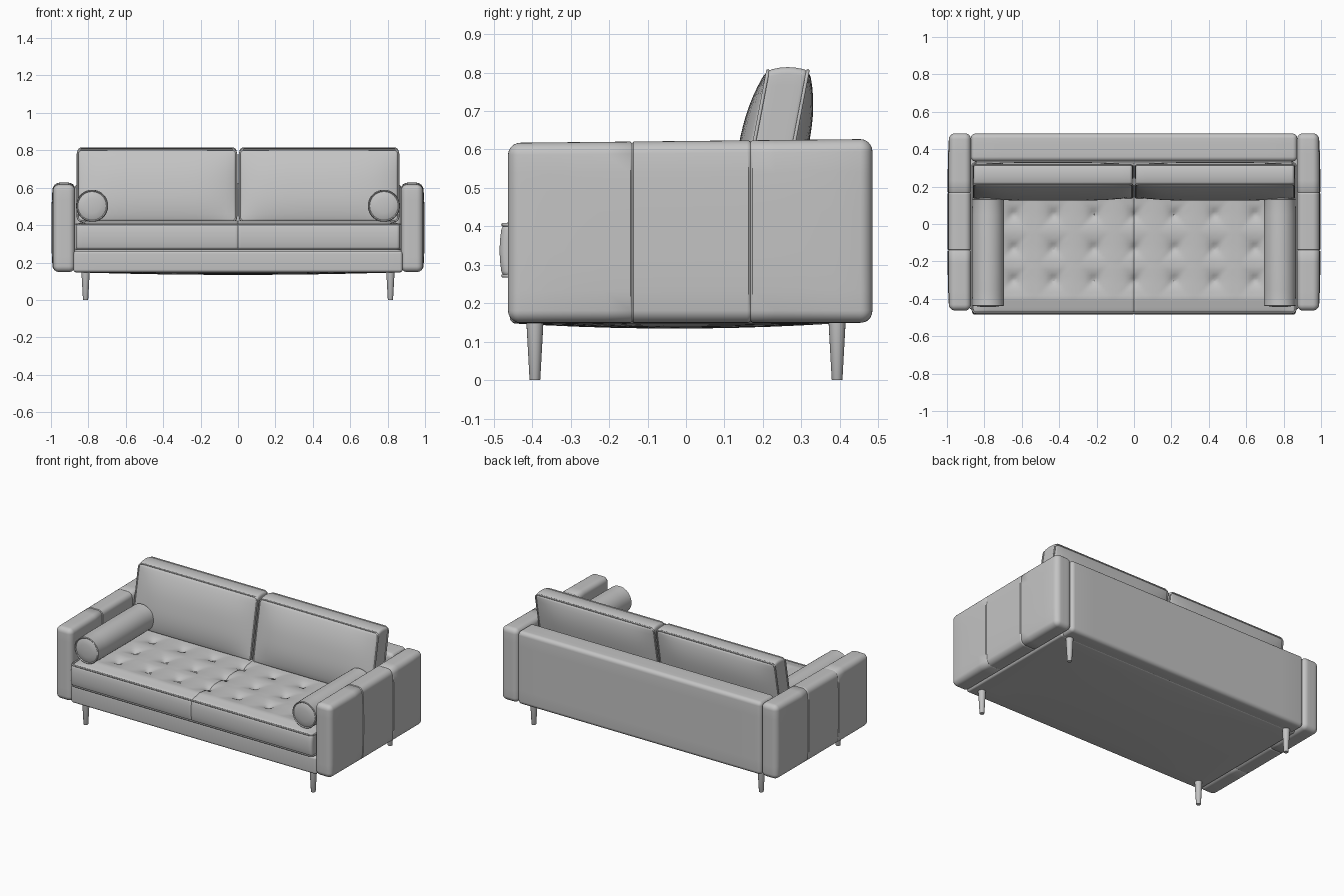
import bpy, bmesh, math
from mathutils import Vector, Matrix

if "Cube" in bpy.data.objects:
    bpy.data.objects.remove(bpy.data.objects["Cube"])

grey = bpy.data.materials.new("grey upholstery")
grey.diffuse_color = (0.55, 0.55, 0.55, 1)
grey.use_nodes = True
grey.node_tree.nodes["Principled BSDF"].inputs["Base Color"].default_value = grey.diffuse_color


def finish(bm, name, angle=40):
    bmesh.ops.recalc_face_normals(bm, faces=bm.faces[:])
    me = bpy.data.meshes.new(name)
    bm.to_mesh(me)
    bm.free()
    ob = bpy.data.objects.new(name, me)
    bpy.context.collection.objects.link(ob)
    me.materials.append(grey)
    bpy.ops.object.select_all(action='DESELECT')
    ob.select_set(True)
    bpy.context.view_layer.objects.active = ob
    bpy.ops.object.shade_smooth_by_angle(angle=math.radians(angle))
    return ob


def soft_box(name, lo, hi, r, cuts, shape=None, seams=()):
    """Rounded gridded box; shape(co, u) bends it, u being -1..1 box coordinates."""
    lo, hi = Vector(lo), Vector(hi)
    mid, half = (lo + hi) / 2, (hi - lo) / 2
    bm = bmesh.new()
    bmesh.ops.create_cube(bm, size=2)
    for v in bm.verts:
        v.co = Vector([mid[i] + v.co[i] * half[i] for i in range(3)])
    for ax in (1, 2, 0):
        a, b, n = lo[ax] + r, hi[ax] - r, cuts[ax]
        lines = [a + (b - a) * i / n for i in range(n + 1)]
        for d in (15, 30):
            t = r * math.tan(math.radians(d))
            lines += [a - t, b + t]
        for s_ax, s in seams:
            if s_ax == ax:
                lines += [s - 0.005, s, s + 0.005]
        no = Vector([float(i == ax) for i in range(3)])
        for c in lines:
            bmesh.ops.bisect_plane(bm, geom=bm.verts[:] + bm.edges[:] + bm.faces[:],
                                   dist=1e-6, plane_co=no * c, plane_no=no)
    for v in bm.verts:
        p = v.co.copy()
        inner = Vector([min(max(p[i], lo[i] + r), hi[i] - r) for i in range(3)])
        nrm = (p - inner).normalized()
        q = inner + nrm * r
        for ax, s in seams:
            if abs(p[ax] - s) < 1e-5:
                q -= nrm * 0.004
        u = Vector([(q[i] - mid[i]) / half[i] for i in range(3)])
        v.co = shape(q, u) if shape else q
    return finish(bm, name)


def lathe(name, profile, place, steps=32):
    """Spin (radius, height) pairs round z, then place the result."""
    bm = bmesh.new()
    vs = [bm.verts.new((r, 0, h)) for r, h in profile]
    es = [bm.edges.new(p) for p in zip(vs, vs[1:])]
    bmesh.ops.spin(bm, geom=vs + es, cent=(0, 0, 0), axis=(0, 0, 1),
                   angle=2 * math.pi, steps=steps)
    bmesh.ops.remove_doubles(bm, verts=bm.verts[:], dist=1e-5)
    bmesh.ops.transform(bm, matrix=place, verts=bm.verts[:])
    return finish(bm, name)


def piping(name, a0, a1, b0, b1, rad, to3d, thick=0.005):
    """Thin cord along a rounded rectangle; to3d maps its plane into space."""
    pts = []
    for k, (ca, cb) in enumerate([(a1 - rad, b1 - rad), (a0 + rad, b1 - rad),
                                  (a0 + rad, b0 + rad), (a1 - rad, b0 + rad)]):
        for j in range(5):
            t = math.radians(90 * k + 22.5 * j)
            pts.append(Vector(to3d(ca + rad * math.cos(t), cb + rad * math.sin(t))))
    bm = bmesh.new()
    n, m = len(pts), 6
    normal = (pts[5] - pts[0]).cross(pts[10] - pts[0]).normalized()
    rings = []
    for i, p in enumerate(pts):
        side = (pts[(i + 1) % n] - pts[i - 1]).normalized().cross(normal)
        rings.append([bm.verts.new(p + thick * (side * math.cos(2 * math.pi * j / m)
                      + normal * math.sin(2 * math.pi * j / m))) for j in range(m)])
    for i in range(n):
        A, B = rings[i], rings[(i + 1) % n]
        for j in range(m):
            bm.faces.new((A[j], A[(j + 1) % m], B[(j + 1) % m], B[j]))
    return finish(bm, name, 70)


# base rail with a sagging underside
def base_shape(q, u):
    if u.z < 0:
        q.z += 0.014 * u.z * (1 - u.x ** 2) * (1 - u.y ** 2)
    return q


soft_box("base", (-0.88, -0.458, 0.148), (0.88, 0.40, 0.262), 0.015, (16, 10, 2), base_shape)

# back panel
soft_box("back_panel", (-0.873, 0.335, 0.15), (0.873, 0.483, 0.622), 0.025, (12, 3, 6))

# arms, slightly padded outside and rising to the back
for s, side in ((-1, "left"), (1, "right")):
    def arm_shape(q, u, s=s):
        if u.x > 0:
            q.x += 0.009 * u.x * (1 - u.y ** 4) * (1 - u.z ** 4)
        if u.z > 0:
            q.z += 0.005 * u.y * u.z
        q.x *= s
        return q
    soft_box(side + "_arm", (0.872, -0.463, 0.149), (0.988, 0.485, 0.622), 0.032,
             (3, 12, 8), arm_shape, [(1, -0.14), (1, 0.168)])


# tufted seat cushion
def seat_shape(q, u):
    if u.z > 0.9:
        edge = min(1, (1 - abs(u.x)) * 10) * min(1, (1 - abs(u.y)) * 5)
        h = 0.018
        for ty in (0.05, -0.13, -0.30):
            for i in range(-3, 4):
                dx, dy = abs(q.x - i * 0.215), abs(q.y - ty)
                if dx < 0.11 and dy < 0.09:
                    h -= 0.030 * math.exp(-math.hypot(dx, dy) / 0.032)
                    # diagonal folds running out of each button
                    h -= 0.007 * math.exp(-abs(dx - dy) / 0.01) * max(0, 1 - dx / 0.09)
        q.z += h * edge
    if u.y < 0:
        q.y += 0.008 * u.y * (1 - u.z ** 2)
    return q


soft_box("seat_cushion", (-0.866, -0.477, 0.266), (0.866, 0.33, 0.408), 0.018,
         (104, 50, 4), seat_shape, [(0, 0.0)])
for tag, z in (("top", 0.404), ("bottom", 0.271)):
    piping("seat_piping_" + tag, -0.865, 0.865, -0.476, 0.33, 0.025,
           lambda a, b, z=z: (a, b, z))


# leaning back cushions
def lean(z):
    return 0.266 + (z - 0.81) * 0.19


for s, side in ((-1, "left"), (1, "right")):
    def cushion_shape(q, u, s=s):
        puff = (1 - abs(u.x) ** 5) * (1 - abs(u.z) ** 2.4)
        top = max(0, u.z) ** 4 * 0.010 * (1 - u.y ** 2)
        return Vector((s * q.x, q.y + u.y * 0.035 * puff + lean(q.z), q.z + top))
    soft_box(side + "_back_cushion", (0.008, -0.056, 0.418), (0.858, 0.056, 0.804), 0.016,
             (20, 4, 14), cushion_shape)
    for tag, dy in (("front", -0.052), ("back", 0.052)):
        piping(side + "_cushion_piping_" + tag, 0.009, 0.858, 0.42, 0.804, 0.025,
               lambda a, b, dy=dy, s=s: (s * a, lean(b) + dy, b))

    # bolster pillow
    half = [(0, 0.2925), (0.04, 0.291), (0.068, 0.286), (0.076, 0.282), (0.081, 0.286),
            (0.085, 0.283), (0.084, 0.276), (0.086, 0.20)]
    prof = half + [(r, -h) for r, h in reversed(half)]
    lathe(side + "_bolster", prof, Matrix.Translation((s * 0.78, -0.152, 0.503))
          @ Matrix.Rotation(math.pi / 2, 4, 'X'), 40)

    # tapered legs
    for y, end in ((-0.393, "front"), (0.393, "back")):
        lathe(side + "_" + end + "_leg",
              [(0, 0), (0.013, 0), (0.014, 0.002), (0.023, 0.165), (0, 0.165)],
              Matrix.Translation((s * 0.815, y, 0)), 20)
